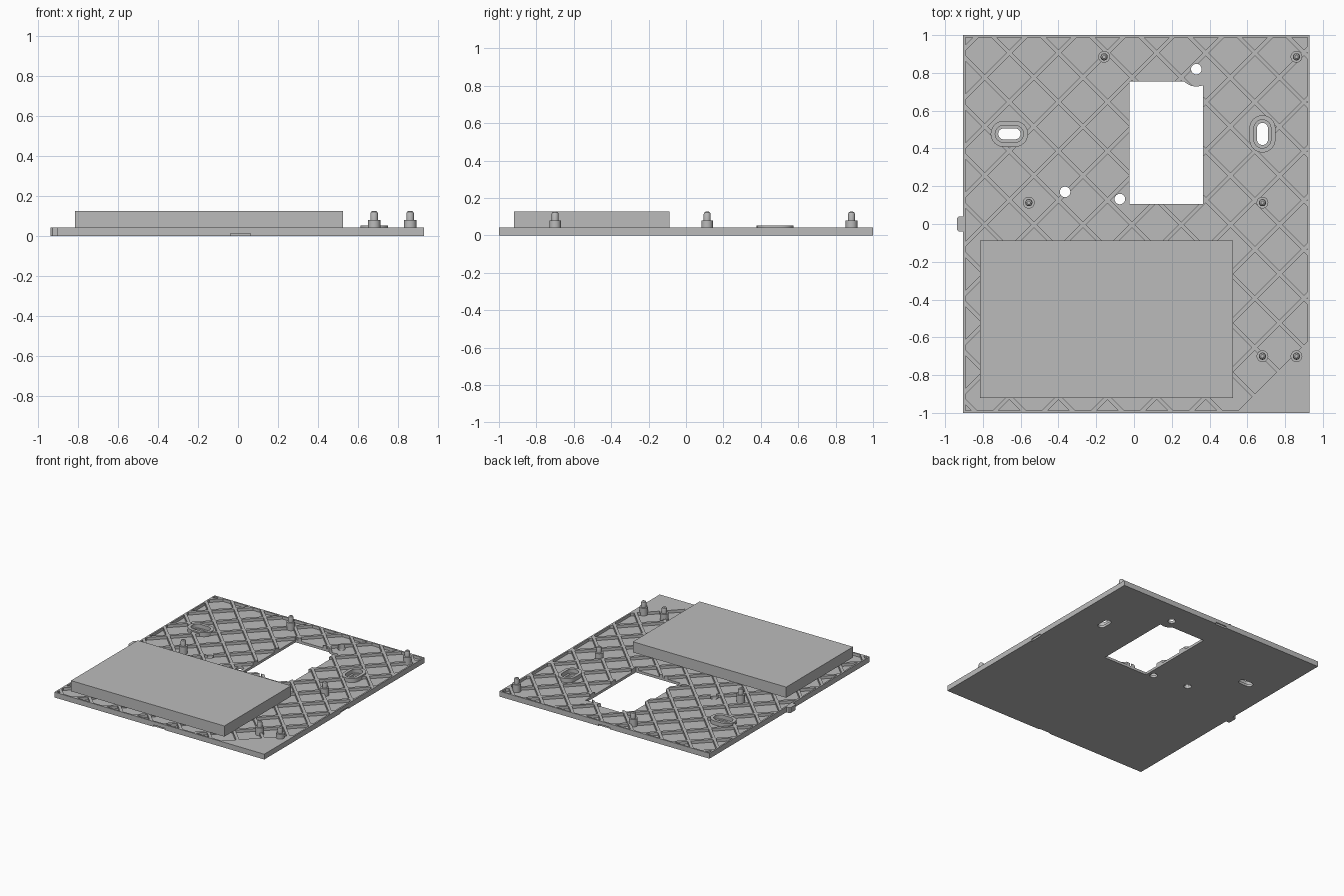
import bpy, bmesh, math
from mathutils import Vector

if "Cube" in bpy.data.objects:
    bpy.data.objects.remove(bpy.data.objects["Cube"])

grey = bpy.data.materials.new("plain grey")
grey.diffuse_color = (0.5, 0.5, 0.5, 1)
grey.use_nodes = True
grey.node_tree.nodes["Principled BSDF"].inputs["Base Color"].default_value = grey.diffuse_color

X0, X1, Y0, Y1 = -0.905, 0.93, -1.0, 1.0   # plate outline
FLOOR, TOP = 0.02, 0.042                   # pocket floor and rib top
WALL, RIB, PITCH = 0.012, 0.022, 0.26


def finish(name, bm, smooth=False):
    bmesh.ops.recalc_face_normals(bm, faces=bm.faces)
    me = bpy.data.meshes.new(name)
    bm.to_mesh(me)
    bm.free()
    ob = bpy.data.objects.new(name, me)
    bpy.context.collection.objects.link(ob)
    me.materials.append(grey)
    if smooth:
        bpy.ops.object.select_all(action='DESELECT')
        ob.select_set(True)
        bpy.context.view_layer.objects.active = ob
        bpy.ops.object.shade_smooth_by_angle(angle=math.radians(35))
    return ob


def prism(bm, pts, z0, z1):
    f = bm.faces.new([bm.verts.new((x, y, z0)) for x, y in pts])
    r = bmesh.ops.extrude_face_region(bm, geom=[f])
    for v in r['geom']:
        if isinstance(v, bmesh.types.BMVert):
            v.co.z = z1


def rect(x0, x1, y0, y1):
    return [(x0, y0), (x1, y0), (x1, y1), (x0, y1)]


def slot(cx, cy, half, r, along_x=True, n=12):
    # stadium outline; half = 0 gives a circle
    pts = []
    for side in (1, -1):
        for i in range(n + 1 if half else n):
            a = math.pi * i / n - math.pi / 2 + (0 if side > 0 else math.pi)
            u, v = side * half + r * math.cos(a), r * math.sin(a)
            pts.append((cx + u, cy + v) if along_x else (cx - v, cy + u))
    return pts


def cut(ob, bm, name):
    c = finish(name, bm)
    m = ob.modifiers.new(name, 'BOOLEAN')
    m.operation, m.solver, m.object = 'DIFFERENCE', 'EXACT', c
    bpy.context.view_layer.objects.active = ob
    bpy.ops.object.modifier_apply(modifier=name)
    bpy.data.objects.remove(c)


# plate with a locating tab on the left edge
bm = bmesh.new()
prism(bm, [(X0, Y0), (X1, Y0), (X1, Y1), (X0, Y1), (X0, 0.04), (-0.927, 0.04),
           (-0.937, 0.03), (-0.937, -0.03), (-0.927, -0.04), (X0, -0.04)], 0, TOP)
plate = finish("lattice_plate", bm)

# diamond pockets that leave the crossing ribs standing
bm = bmesh.new()
d = PITCH / 2 - RIB / math.sqrt(2)
for i in range(-10, 11):
    for j in range(-10, 11):
        cx = -0.27 + (i + j) * PITCH / 2
        cy = 0.776 + PITCH / 2 + (i - j) * PITCH / 2
        for k in (0, -10):
            y = cy + k * PITCH
            if k and abs(i - j) <= 10 and y > -1.2:
                continue
            if k == 0 and X0 - .2 < cx < X1 + .2 and Y0 - .2 < y < Y1 + .2:
                bm.faces.new([bm.verts.new(p) for p in
                              ((cx + d, y, FLOOR), (cx, y + d, FLOOR),
                               (cx - d, y, FLOOR), (cx, y - d, FLOOR))])
for co, no in (((X0 + WALL, 0, 0), (-1, 0, 0)), ((X1 - WALL, 0, 0), (1, 0, 0)),
               ((0, Y0 + WALL, 0), (0, -1, 0)), ((0, Y1 - WALL, 0), (0, 1, 0))):
    bmesh.ops.bisect_plane(bm, geom=bm.verts[:] + bm.edges[:] + bm.faces[:],
                           plane_co=co, plane_no=no, clear_outer=True)
r = bmesh.ops.extrude_face_region(bm, geom=bm.faces[:])
bmesh.ops.translate(bm, vec=(0, 0, 0.05),
                    verts=[v for v in r['geom'] if isinstance(v, bmesh.types.BMVert)])
cut(plate, bm, "pockets")

# rectangular window, with an arc of plate kept around the nearby screw hole
bm = bmesh.new()
hx, hy, hr = 0.33, 0.82, 0.092
arc = []
a0 = -math.acos((0.365 - hx) / hr)
a1 = -math.pi + math.asin((hy - 0.755) / hr)
for i in range(13):
    a = a0 + (a1 - a0) * i / 12
    arc.append((hx + hr * math.cos(a), hy + hr * math.sin(a)))
prism(bm, [(-0.025, 0.755), (-0.025, 0.105), (0.365, 0.105)] + arc, -0.1, 0.2)
# screw holes, mounting slots and shallow edge notches
for x, y in ((hx, hy), (-0.365, 0.17), (-0.075, 0.132)):
    prism(bm, slot(x, y, 0, 0.028), -0.1, 0.2)
SLOTS = ((-0.66, 0.477, True), (0.68, 0.477, False))
for x, y, ax in SLOTS:
    prism(bm, slot(x, y, 0.03, 0.045, ax), -0.1, 0.2)
mx = (X0 + X1) / 2
for y in (Y0, Y1):
    prism(bm, rect(mx - 0.05, mx + 0.05, y - 0.008, y + 0.008), -0.1, 0.014)
prism(bm, rect(X1 - 0.008, X1 + 0.008, -0.05, 0.05), -0.1, 0.014)
cut(plate, bm, "openings")

# raised collars around the mounting slots, with a recessed seat
for x, y, ax in SLOTS:
    bm = bmesh.new()
    loops = []
    for half, rad, z in ((0.03, 0.029, 0), (0.03, 0.029, FLOOR), (0.03, 0.045, FLOOR),
                         (0.03, 0.045, 0.052), (0.03, 0.069, 0.052),
                         (0.03, 0.069, 0.001), (0.03, 0.045, 0)):
        loops.append([bm.verts.new((px, py, z)) for px, py in slot(x, y, half, rad, ax)])
    for a, b in zip(loops, loops[1:] + loops[:1]):
        for i in range(len(a)):
            k = (i + 1) % len(a)
            bm.faces.new((a[i], a[k], b[k], b[i]))
    finish("slot_collar", bm, True)

# stepped standoff pins with rounded tips
PROFILE = ((0.031, FLOOR - 0.005), (0.031, 0.08), (0.019, 0.08), (0.019, 0.112),
           (0.016, 0.121), (0.009, 0.126))
for x, y in ((-0.158, 0.885), (0.86, 0.885), (-0.557, 0.113),
             (0.68, 0.113), (0.68, -0.70), (0.86, -0.70)):
    bm = bmesh.new()
    loops = [[bm.verts.new((px, py, z)) for px, py in slot(x, y, 0, rad)]
             for rad, z in PROFILE]
    for a, b in zip(loops, loops[1:]):
        for i in range(len(a)):
            k = (i + 1) % len(a)
            bm.faces.new((a[i], a[k], b[k], b[i]))
    bm.faces.new(loops[0])
    bm.faces.new(loops[-1])
    finish("standoff_pin", bm, True)

# solid block resting on the ribs
bm = bmesh.new()
prism(bm, rect(-0.815, 0.525, -0.92, -0.087), TOP, 0.126)
finish("block", bm)
